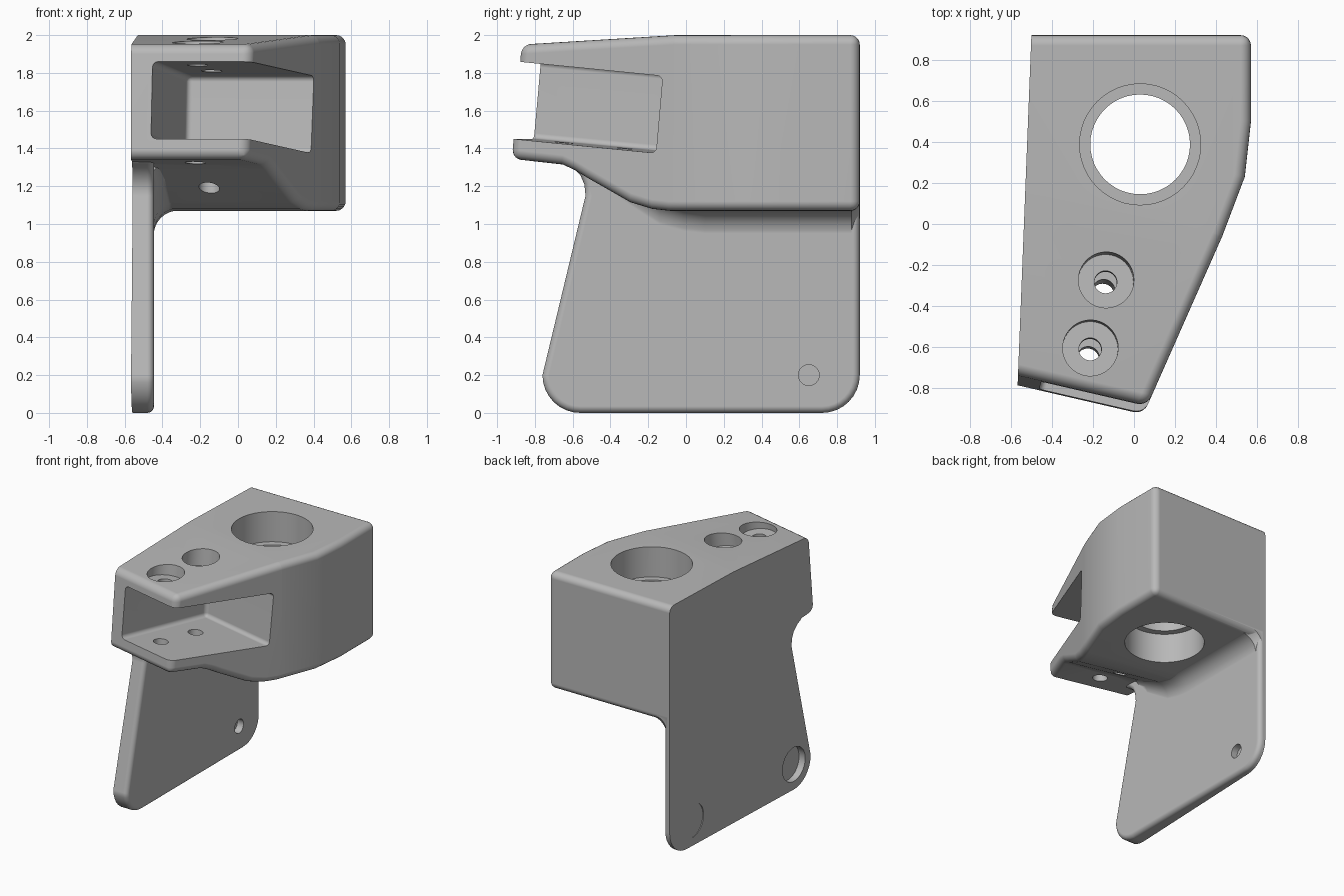
import bpy, bmesh
from math import radians, sin, cos, pi
from mathutils import Matrix, Vector

cube = bpy.data.objects.get("Cube")
if cube:
    bpy.data.objects.remove(cube, do_unlink=True)

grey = bpy.data.materials.new("plain grey")
grey.use_nodes = True
grey.diffuse_color = (0.48, 0.48, 0.48, 1)
grey.node_tree.nodes["Principled BSDF"].inputs["Base Color"].default_value = grey.diffuse_color

YAW = Matrix.Rotation(radians(-13), 4, "Z")
# Frame of the tilted slot: origin on the slot floor at its back wall
SLOT = YAW @ Matrix.Translation((0, -0.068, 1.375)) @ Matrix.Rotation(radians(-5.3), 4, "X")


def add_object(name, bm):
    bmesh.ops.recalc_face_normals(bm, faces=bm.faces)
    mesh = bpy.data.meshes.new(name)
    bm.to_mesh(mesh)
    bm.free()
    obj = bpy.data.objects.new(name, mesh)
    bpy.context.collection.objects.link(obj)
    return obj


def prism(name, points, direction, matrix=Matrix()):
    """Closed polygon pushed along a direction."""
    bm = bmesh.new()
    face = bm.faces.new([bm.verts.new(p) for p in points])
    grown = bmesh.ops.extrude_face_region(bm, geom=[face])["geom"]
    bmesh.ops.translate(bm, vec=direction,
                        verts=[v for v in grown if isinstance(v, bmesh.types.BMVert)])
    bm.transform(matrix)
    return add_object(name, bm)


def rod(name, radius, start, end, matrix=Matrix()):
    """Cylinder between two points."""
    a, b = Vector(start), Vector(end)
    bm = bmesh.new()
    bmesh.ops.create_cone(bm, cap_ends=True, segments=48, radius1=radius,
                          radius2=radius, depth=(b - a).length)
    turn = (b - a).to_track_quat("Z", "Y").to_matrix().to_4x4()
    bm.transform(matrix @ Matrix.Translation((a + b) / 2) @ turn)
    return add_object(name, bm)


def bake(obj):
    deps = bpy.context.evaluated_depsgraph_get()
    mesh = bpy.data.meshes.new_from_object(obj.evaluated_get(deps))
    obj.modifiers.clear()
    obj.data = mesh


def combine(obj, other, operation):
    mod = obj.modifiers.new("combine", "BOOLEAN")
    mod.operation, mod.solver, mod.object = operation, "EXACT", other
    bake(obj)
    bpy.data.objects.remove(other, do_unlink=True)


def round_edges(obj, width, segments=5):
    mod = obj.modifiers.new("round", "BEVEL")
    mod.width, mod.segments = width, segments
    mod.limit_method, mod.angle_limit = "ANGLE", radians(40)
    mod.use_clamp_overlap = False
    bake(obj)


def corner(cy, cz, radius, start):
    """Quarter-ish arc for the plate outline."""
    return [(-0.8, cy + radius * cos(start + i * pi / 16), cz + radius * sin(start + i * pi / 16))
            for i in range(9)]


# Main body: plan outline crossed with the side profile
plan = [(-0.8, 0.92), (0.57, 0.92), (0.57, 0.5), (0.54, 0.23), (0.43, -0.06),
        (-0.03, -1.1), (-0.8, -1.1)]
side = [(-0.842, 1.95), (0.035, 2.0), (1.5, 2.0), (1.5, 1.07), (0.0, 1.07), (-0.1, 1.08),
        (-0.225, 1.115), (-0.47, 1.245), (-0.54, 1.285), (-0.61, 1.315), (-0.898, 1.345)]
body = prism("bracket", [(x, y, 0.8) for x, y in plan], (0, 0, 1.5))
profile = prism("side_profile", [(-2, y, z) for y, z in side], (4, 0, 0), YAW)
combine(body, profile, "INTERSECT")
round_edges(body, 0.05)

# Mounting plate with rounded lower corners
outline = corner(-0.56, 0.2, 0.2, pi) + corner(0.72, 0.2, 0.2, -pi / 2)
outline += [(-0.8, y, z) for y, z in [(0.92, 1.3), (0.85, 1.5), (-0.66, 1.5), (-0.66, 1.33),
                                     (-0.6, 1.3), (-0.56, 1.26), (-0.538, 1.21), (-0.532, 1.15)]]
plate = prism("plate", outline, (0.355, 0, 0))
round_edges(plate, 0.035)
combine(body, plate, "UNION")

# Concave fillet where the plate meets the underside: y, underside z, plate x, radius
stations = [(0.918, 1.11, -0.475, 0.12), (0.875, 1.071, -0.446, 0.13), (0.1, 1.071, -0.446, 0.13),
            (-0.01, 1.083, -0.446, 0.13), (-0.14, 1.118, -0.446, 0.13),
            (-0.38, 1.248, -0.446, 0.1), (-0.49, 1.31, -0.455, 0.06)]
bm = bmesh.new()
rings = []
for y, z, px, r in stations:
    ring = [(px + r - r * cos(i * pi / 16), y, z - r + r * sin(i * pi / 16)) for i in range(9)]
    ring += [(px + r, y, z + 0.03), (-0.7, y, z + 0.03), (-0.7, y, z - r)]
    rings.append([bm.verts.new(p) for p in ring])
for a, b in zip(rings, rings[1:]):
    for i in range(len(a)):
        j = (i + 1) % len(a)
        bm.faces.new((a[i], a[j], b[j], b[i]))
bm.faces.new(rings[0])
bm.faces.new(rings[-1])
combine(body, add_object("fillet", bm), "UNION")

# Trim the flat, slightly slanted mounting face
trim = [(-0.5, 0.92), (-0.567, -0.78)]
slope = (trim[0][0] - trim[1][0]) / (trim[0][1] - trim[1][1])
edge = [(-0.5 + slope * (y - 0.92), y, -1) for y in (2, -2)]
combine(body, prism("trim", edge + [(-3, -2, -1), (-3, 2, -1)], (0, 0, 4)), "DIFFERENCE")

# Open slot through the front and side
slot = prism("slot", [(-0.268, -1.5, 0), (1.5, -1.5, 0), (1.5, 0, 0), (-0.268, 0, 0)],
             (0, 0, 0.41), SLOT)
round_edges(slot, 0.03, 4)
combine(body, slot, "DIFFERENCE")

# Screw holes around the slot, with counterbores outside
for y in (-0.62, -0.283):
    x, z = -0.071, 0.195
    for radius, start, end in [
            (0.055, (x, y, -0.6), (x, y, 1)),
            (0.135, (x, y, 0.465), (x, y, 1)),
            (0.135, (x, y, -0.055), (x, y, -0.6)),
            (0.055, (-0.348, y, z), (-0.1, y, z)),
            (0.135, (-0.358, y, z), (-1, y, z))]:
        combine(body, rod("hole", radius, start, end, SLOT), "DIFFERENCE")

# Plate holes: narrow inside, wide outside, thin web between
for y in (-0.56, 0.65):
    combine(body, rod("hole", 0.055, (-0.499, y, 0.2), (-0.3, y, 0.2)), "DIFFERENCE")
    combine(body, rod("hole", 0.135, (-0.509, y, 0.2), (-0.8, y, 0.2)), "DIFFERENCE")

# Large stepped bore with a narrower ring in the middle
for radius, low, high in [(0.243, 0.8, 2.2), (0.295, 1.76, 2.2), (0.295, 0.8, 1.31)]:
    combine(body, rod("bore", radius, (0.03, 0.388, low), (0.03, 0.388, high)), "DIFFERENCE")

# Finish: one colour, smooth rounds with crisp edges
body.data.materials.clear()
body.data.materials.append(grey)
for poly in body.data.polygons:
    poly.material_index = 0
bpy.ops.object.select_all(action="DESELECT")
body.select_set(True)
bpy.context.view_layer.objects.active = body
bpy.ops.object.shade_smooth_by_angle(angle=radians(30))
weighted = body.modifiers.new("even shading", "WEIGHTED_NORMAL")
weighted.keep_sharp = True
